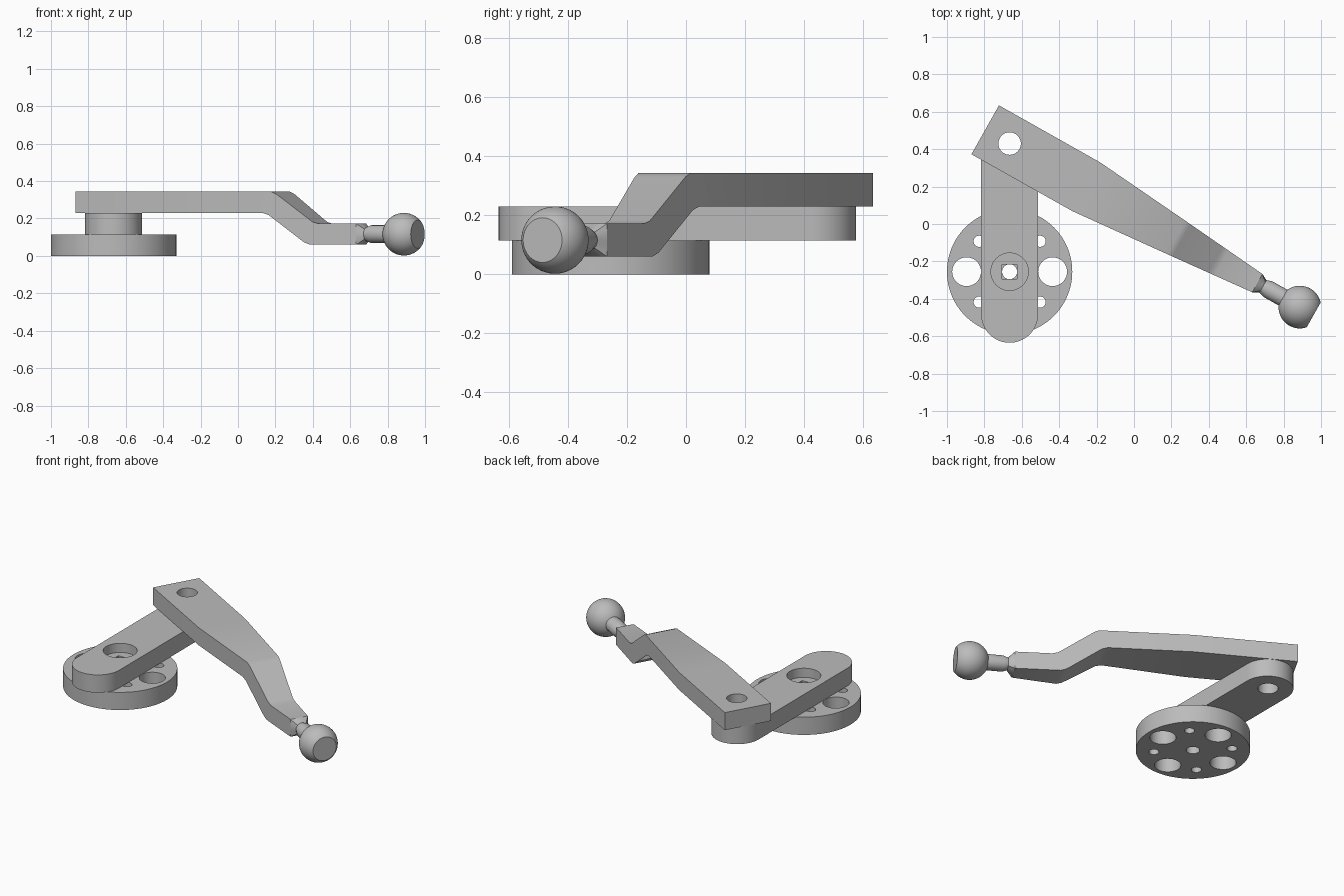
import bpy, bmesh, math
from mathutils import Matrix, Vector

cube = bpy.data.objects.get("Cube")
if cube:
    bpy.data.objects.remove(cube, do_unlink=True)

gray = bpy.data.materials.new("plain_gray")
gray.use_nodes = True
gray.diffuse_color = (0.5, 0.5, 0.5, 1)
gray.node_tree.nodes["Principled BSDF"].inputs["Base Color"].default_value = (0.5, 0.5, 0.5, 1)

HUB = Vector((-0.665, -0.255))
PIVOT = Vector((-0.665, 0.43))
T = 0.1145            # plate thickness
SWING = Matrix.Translation((PIVOT.x, PIVOT.y, 0)) @ Matrix.Rotation(math.radians(-29.4), 4, 'Z')


def finish(name, bm, matrix=None):
    bmesh.ops.recalc_face_normals(bm, faces=bm.faces)
    mesh = bpy.data.meshes.new(name)
    bm.to_mesh(mesh)
    bm.free()
    if matrix:
        mesh.transform(matrix)
    mesh.materials.append(gray)
    obj = bpy.data.objects.new(name, mesh)
    bpy.context.collection.objects.link(obj)
    return obj


def circle(center, r, n=48, start=0, sweep=math.tau):
    return [(center[0] + r * math.cos(start + sweep * i / n),
             center[1] + r * math.sin(start + sweep * i / n)) for i in range(n)]


def prism(name, outline, z0, z1):
    bm = bmesh.new()
    face = bm.faces.new([bm.verts.new((x, y, z0)) for x, y in outline])
    top = bmesh.ops.extrude_face_region(bm, geom=[face])["geom"]
    bmesh.ops.translate(bm, vec=(0, 0, z1 - z0),
                        verts=[v for v in top if isinstance(v, bmesh.types.BMVert)])
    return finish(name, bm)


def select(obj):
    bpy.ops.object.select_all(action='DESELECT')
    obj.select_set(True)
    bpy.context.view_layer.objects.active = obj


def cut(obj, outline, z0, z1):
    cutter = prism("cutter", outline, z0, z1)
    cutter.hide_render = True
    mod = obj.modifiers.new("cut", 'BOOLEAN')
    mod.operation, mod.solver, mod.object = 'DIFFERENCE', 'EXACT', cutter
    select(obj)
    bpy.ops.object.modifier_apply(modifier=mod.name)
    bpy.data.objects.remove(cutter, do_unlink=True)


def smooth(obj):
    select(obj)
    bpy.ops.object.shade_smooth_by_angle(angle=math.radians(25))


# Round hub disc with its ring of large and small holes
disc = prism("hub_disc", circle(HUB, 0.335, 96), 0, T)
cut(disc, circle(HUB, 0.04), -1, 1)
for i in range(8):
    a = i * math.pi / 4
    spot = HUB + 0.23 * Vector((math.cos(a), math.sin(a)))
    cut(disc, circle(spot, 0.03 if i % 2 else 0.077), -1, 1)
smooth(disc)

# Lower arm with rounded ends, recessed square socket and pivot hole
ends = [(HUB.x, 0.425), (HUB.x, -0.483)]
outline = [p for i, c in enumerate(ends)
           for p in circle(c, 0.152, 32, i * math.pi, math.pi * 32 / 31)]
lower = prism("lower_arm", outline, T, 2 * T)
cut(lower, circle(HUB, 0.1), 0.17, 1)
cut(lower, circle(HUB, 0.056, 4, math.pi / 4), 0, 1)
cut(lower, circle(PIVOT, 0.06), 0, 1)
smooth(lower)


# Upper arm: cranked, tapering bar
def half_width(u):
    if u < 0.47:
        return 0.15
    if u < 1.04:
        return 0.15 - 0.05 * (u - 0.47) / 0.57
    return 0.10 - 0.044 * (u - 1.04) / 0.48


HI, LO, MID, BAR_END = 0.343, 0.06, 0.116, 1.52
top_line = [(-0.15, HI), (0.47, HI), (1.025, HI), (1.055, 0.33), (1.265, 0.182), (1.3, 0.172), (BAR_END, 0.172)]
low_line = [(-0.15, 2 * T), (0.47, 2 * T), (0.975, 2 * T), (1.01, 0.218), (1.215, 0.073), (1.25, LO), (BAR_END, LO)]
bm = bmesh.new()
rows = [[bm.verts.new((u, s * half_width(u), z))
         for (u, z), s in ((t, -1), (t, 1), (b, 1), (b, -1))]
        for t, b in zip(top_line, low_line)]
for a, b in zip(rows, rows[1:]):
    for k in range(4):
        bm.faces.new((a[k], a[k - 1], b[k - 1], b[k]))
bm.faces.new(rows[0])
bm.faces.new(rows[-1])
upper = finish("upper_arm", bm, SWING)
cut(upper, circle(PIVOT, 0.06), 0, 1)
smooth(upper)

# Neck: square bar end blending to a round waist, then a round stem
N = 32
bm = bmesh.new()
rings = []
for u, r, square in ((BAR_END, 0.056, True), (1.555, 0.038, False),
                     (1.585, 0.048, False), (1.72, 0.048, False)):
    ring = []
    for y, z in circle((0, 0), 1, N):
        k = r / max(abs(y), abs(z)) if square else r
        ring.append(bm.verts.new((u, y * k, MID + z * k)))
    rings.append(ring)
for a, b in zip(rings, rings[1:]):
    for i in range(N):
        bm.faces.new((a[i - 1], a[i], b[i], b[i - 1]))
bm.faces.new(rings[0])
bm.faces.new(rings[-1])
smooth(finish("neck", bm, SWING))

# Ball end with a flat outer face
bm = bmesh.new()
bmesh.ops.create_uvsphere(bm, u_segments=48, v_segments=32, radius=0.114,
                          matrix=Matrix.Rotation(math.pi / 2, 4, 'Y'))
bmesh.ops.bisect_plane(bm, geom=bm.verts[:] + bm.edges[:] + bm.faces[:],
                       plane_co=(0.085, 0, 0), plane_no=(1, 0, 0), clear_outer=True)
bmesh.ops.holes_fill(bm, edges=[e for e in bm.edges if e.is_boundary])
smooth(finish("ball_end", bm, SWING @ Matrix.Translation((1.781, 0, MID))))
